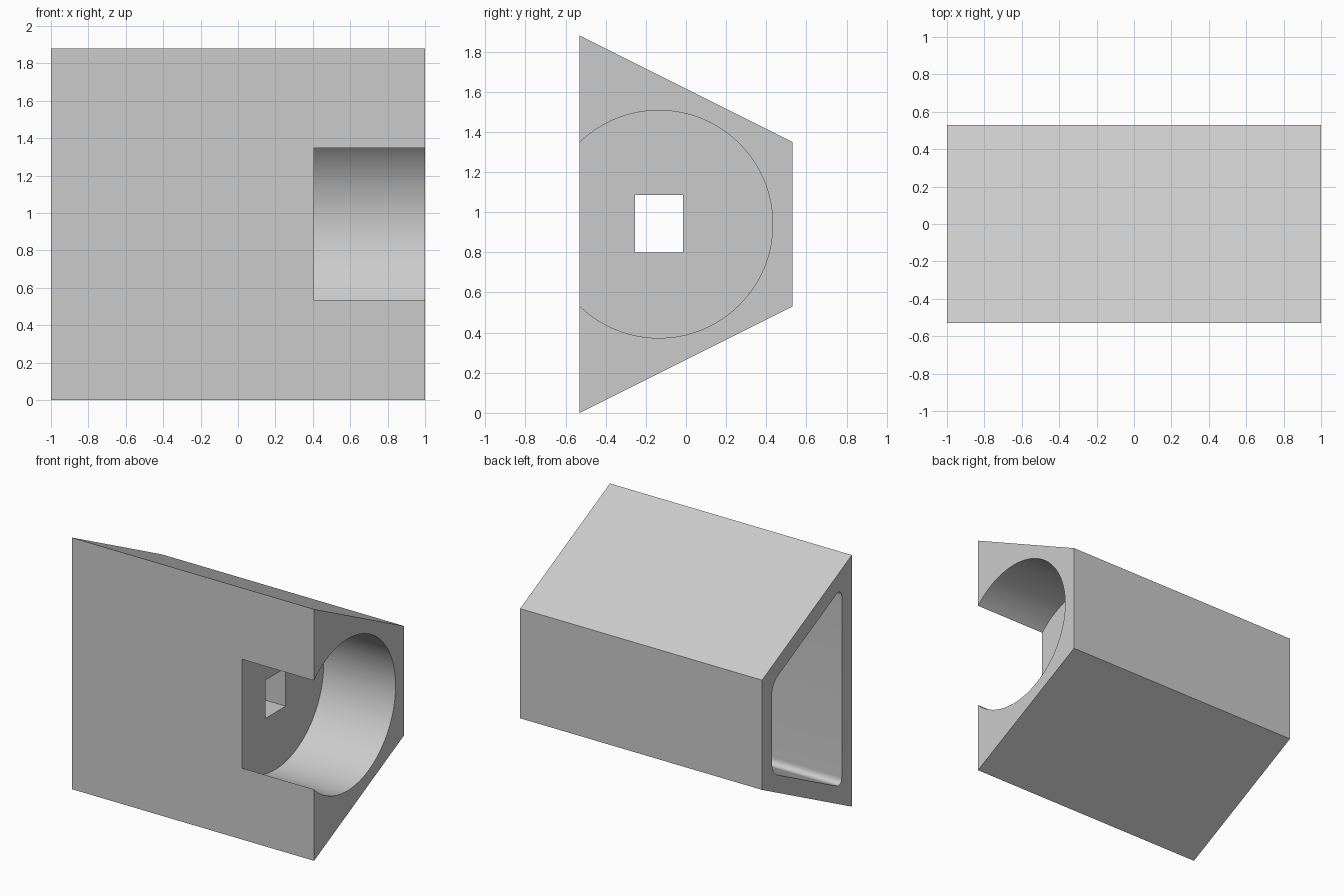
import bpy, bmesh, math
from mathutils import Vector

cube = bpy.data.objects.get("Cube")
if cube:
    bpy.data.objects.remove(cube, do_unlink=True)

MID = 0.94      # height of the symmetry plane
HALF = 0.53     # half the depth
WALL = 0.119    # shell thickness around the rear cavity

grey = bpy.data.materials.new("light grey")
grey.use_nodes = True
colour = (0.6, 0.6, 0.6, 1)
grey.diffuse_color = colour
grey.node_tree.nodes["Principled BSDF"].inputs["Base Color"].default_value = colour


def prism(name, profile, x0, x1, radius=0):
    """Extrude a (y, z) profile along x, optionally rounding its long edges."""
    bm = bmesh.new()
    face = bm.faces.new([bm.verts.new((x0, y, z)) for y, z in profile])
    ext = bmesh.ops.extrude_face_region(bm, geom=[face])
    verts = [g for g in ext["geom"] if isinstance(g, bmesh.types.BMVert)]
    bmesh.ops.translate(bm, verts=verts, vec=Vector((x1 - x0, 0, 0)))
    if radius:
        edges = [e for e in bm.edges if abs(e.verts[0].co.x - e.verts[1].co.x) > 0.01]
        bmesh.ops.bevel(bm, geom=edges, offset=radius, offset_type='OFFSET',
                        segments=10, profile=0.5, affect='EDGES')
    bmesh.ops.recalc_face_normals(bm, faces=bm.faces)
    mesh = bpy.data.meshes.new(name)
    bm.to_mesh(mesh)
    bm.free()
    mesh.materials.append(grey)
    obj = bpy.data.objects.new(name, mesh)
    bpy.context.collection.objects.link(obj)
    return obj


def trapezoid(inset):
    """Symmetric wedge profile, with all sides moved inwards by inset."""
    front, back = -HALF + inset, HALF - inset
    slope = 0.5
    drop = inset * math.hypot(1, slope)
    height = lambda y: MID - slope * (y + HALF) - drop
    return [(front, MID - height(front)), (back, MID - height(back)),
            (back, MID + height(back)), (front, MID + height(front))]


# Wedge-shaped housing
housing = prism("housing", trapezoid(0), -1, 1)

# Round pocket, breaking out through the front
circle = [(-0.135 + 0.567 * math.cos(math.tau * i / 128),
           MID + 0.567 * math.sin(math.tau * i / 128)) for i in range(128)]
# Square passage between pocket and cavity
passage = [(-0.255, 0.8), (-0.015, 0.8), (-0.015, 1.085), (-0.255, 1.085)]

cutters = [
    prism("round_pocket", circle, 0.405, 1.2),
    prism("end_cavity", trapezoid(WALL), -1.2, 0.19, 0.071),
    prism("square_passage", passage, 0, 0.6),
]

bpy.ops.object.select_all(action='DESELECT')
housing.select_set(True)
bpy.context.view_layer.objects.active = housing
for cutter in cutters:
    cutter.hide_render = True
    cut = housing.modifiers.new(cutter.name, 'BOOLEAN')
    cut.operation = 'DIFFERENCE'
    cut.solver = 'EXACT'
    cut.object = cutter
    bpy.ops.object.modifier_apply(modifier=cut.name)
    bpy.data.objects.remove(cutter, do_unlink=True)

bpy.ops.object.shade_smooth_by_angle(angle=math.radians(25))
